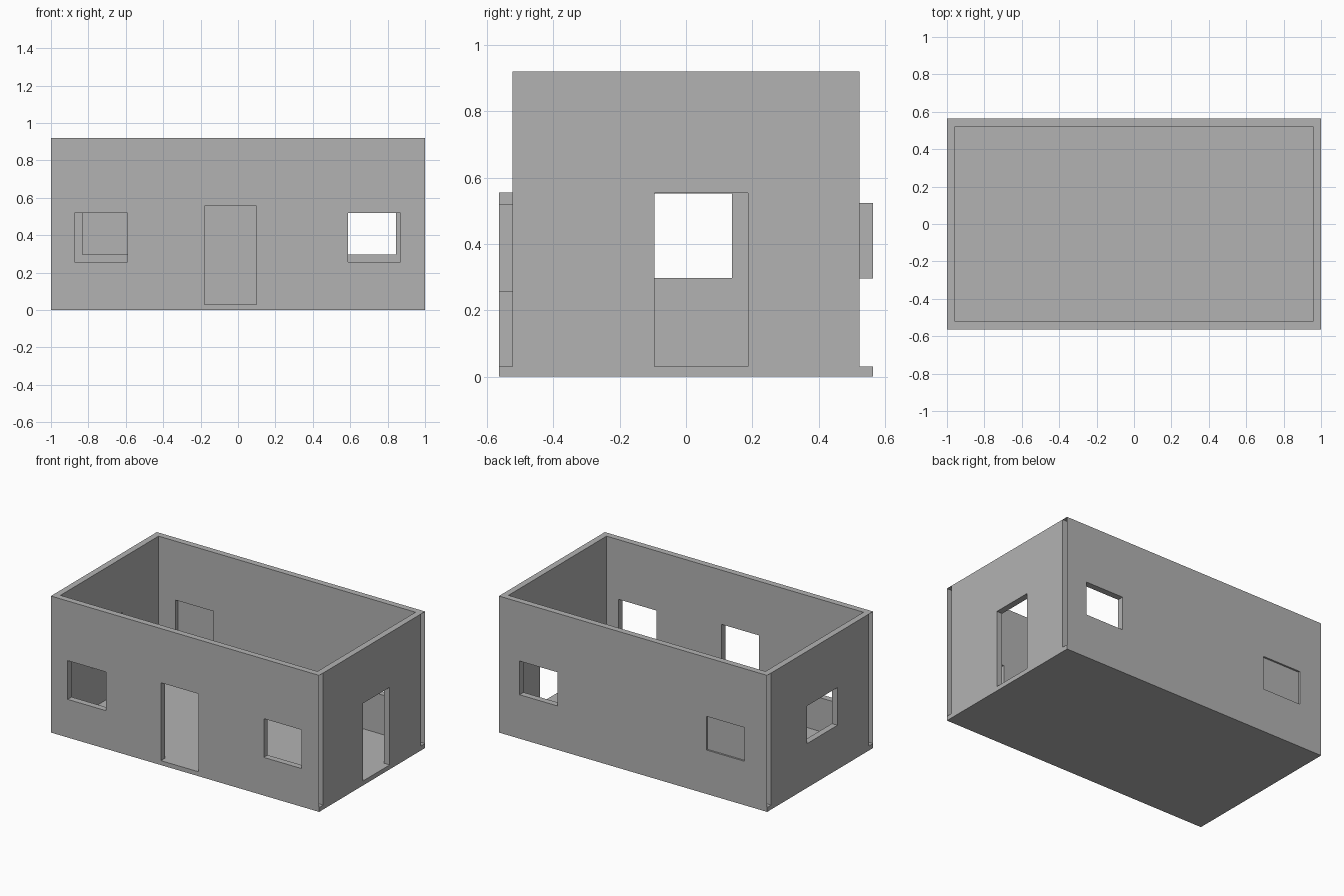
import bpy
import bmesh

cube = bpy.data.objects.get("Cube")
if cube:
    bpy.data.objects.remove(cube, do_unlink=True)

HALF_X, HALF_Y = 1.0, 0.564
THICK, BASE, TOP = 0.042, 0.03, 0.92
IN_Y = HALF_Y - THICK

grey = bpy.data.materials.new("plaster_grey")
grey.use_nodes = True
colour = (0.45, 0.45, 0.45, 1.0)
grey.diffuse_color = colour
grey.node_tree.nodes["Principled BSDF"].inputs["Base Color"].default_value = colour


def finish(name, bm):
    bmesh.ops.remove_doubles(bm, verts=bm.verts, dist=0.0001)
    bmesh.ops.recalc_face_normals(bm, faces=bm.faces)
    mesh = bpy.data.meshes.new(name)
    bm.to_mesh(mesh)
    bm.free()
    mesh.materials.append(grey)
    obj = bpy.data.objects.new(name, mesh)
    bpy.context.collection.objects.link(obj)
    return obj


def box(name, lo, hi):
    bm = bmesh.new()
    bmesh.ops.create_cube(bm, size=1)
    for v in bm.verts:
        v.co = [(a + b) / 2 + c * (b - a) for a, b, c in zip(lo, hi, v.co)]
    return finish(name, bm)


def wall(name, along_x, half, outer, inner, openings):
    """Hollow wall with open ends; each opening is (u0, u1, z0, z1)."""
    bm = bmesh.new()

    def quad(*points):
        bm.faces.new([bm.verts.new((u, d, z) if along_x else (d, u, z))
                      for u, d, z in points])

    us = sorted({-half, half, *(u for o in openings for u in o[:2])})
    zs = sorted({BASE, TOP, *(z for o in openings for z in o[2:])})

    # Inner and outer skins, leaving the openings out
    for u0, u1 in zip(us, us[1:]):
        for z0, z1 in zip(zs, zs[1:]):
            u, z = (u0 + u1) / 2, (z0 + z1) / 2
            if any(a < u < b and c < z < d for a, b, c, d in openings):
                continue
            for d in (outer, inner):
                quad((u0, d, z0), (u1, d, z0), (u1, d, z1), (u0, d, z1))
        # Top edge
        quad((u0, outer, TOP), (u1, outer, TOP), (u1, inner, TOP), (u0, inner, TOP))

    # Jambs, heads and sills
    for a, b, c, e in openings:
        jamb_z = [z for z in zs if c <= z <= e]
        for u in (a, b):
            for z0, z1 in zip(jamb_z, jamb_z[1:]):
                quad((u, outer, z0), (u, outer, z1), (u, inner, z1), (u, inner, z0))
        span = [u for u in us if a <= u <= b]
        for z in (c, e):
            if z > BASE:
                for u0, u1 in zip(span, span[1:]):
                    quad((u0, outer, z), (u1, outer, z), (u1, inner, z), (u0, inner, z))
    return finish(name, bm)


# Floor slab
box("floor_slab", (-HALF_X, -HALF_Y, 0), (HALF_X, HALF_Y, BASE))

# Long walls
wall("front_wall", True, HALF_X, -HALF_Y, -IN_Y,
     [(-0.875, -0.59, 0.257, 0.518), (-0.18, 0.1, BASE, 0.555),
      (0.587, 0.87, 0.257, 0.518)])
wall("back_wall", True, HALF_X, HALF_Y, IN_Y,
     [(-0.832, -0.548, 0.296, 0.523), (0.563, 0.846, 0.296, 0.523)])

# End walls, fitted between the long walls
wall("left_wall", False, IN_Y, HALF_X, HALF_X - THICK,
     [(-0.095, 0.187, BASE, 0.553)])
wall("right_wall", False, IN_Y, -HALF_X, THICK - HALF_X,
     [(-0.185, 0.139, 0.298, 0.552)])

# Closed panel in one back window
box("back_window_panel", (-0.832, 0.547, 0.296), (-0.548, 0.552, 0.523))
